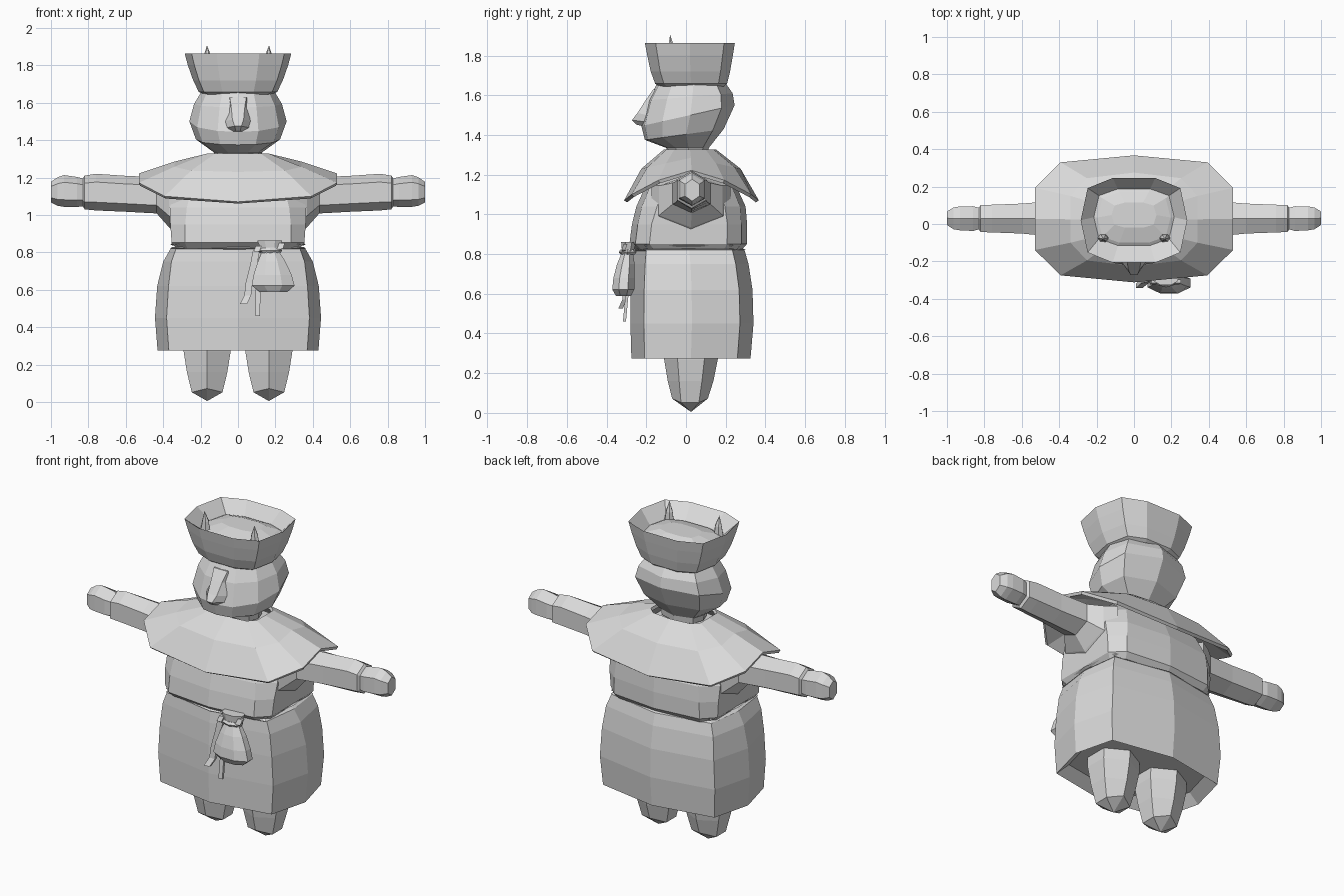
import bpy, bmesh, math

grey = bpy.data.materials.new("plain grey")
grey.diffuse_color = (0.7, 0.7, 0.7, 1)


def loft(name, rings, cap0=True, cap1=True, mirror=False, thick=0):
    """Skin a stack of equal-length rings; a one-point ring closes to a tip."""
    bm = bmesh.new()
    rows = [[bm.verts.new(p) for p in r] for r in rings]
    for a, b in zip(rows, rows[1:]):
        n = max(len(a), len(b))
        for i in range(n):
            j = (i + 1) % n
            if len(a) == 1:
                bm.faces.new((a[0], b[j], b[i]))
            elif len(b) == 1:
                bm.faces.new((a[i], a[j], b[0]))
            else:
                bm.faces.new((a[i], a[j], b[j], b[i]))
    if cap0 and len(rows[0]) > 2:
        bm.faces.new(rows[0][::-1])
    if cap1 and len(rows[-1]) > 2:
        bm.faces.new(rows[-1])
    bmesh.ops.recalc_face_normals(bm, faces=bm.faces[:])
    me = bpy.data.meshes.new(name)
    bm.to_mesh(me)
    bm.free()
    me.materials.append(grey)
    ob = bpy.data.objects.new(name, me)
    bpy.context.collection.objects.link(ob)
    if thick:
        m = ob.modifiers.new("thickness", 'SOLIDIFY')
        m.thickness, m.offset = thick, -1
    if mirror:
        ob.modifiers.new("mirror", 'MIRROR')
    return ob


def outline(q, z, hx, y0, y1, tilt=0):
    """Scale a unit outline to half width and front/back y; tilt lifts the back."""
    c, h = (y0 + y1) / 2, (y1 - y0) / 2
    return [(x * hx, c + y * h, z + tilt * (y + 1) / 2) for x, y in q]


def slab(z, hx, y0, y1, fx=0.74, fy=0.6, bow=0.9):
    """Twelve-point chamfered outline."""
    q = [(1, 0), (1, fy), (fx, bow), (0, 1), (-fx, bow), (-1, fy)]
    return outline(q + [(-x, -y) for x, y in q], z, hx, y0, y1)


def octo(z, hx, y0, y1, fx=0.86, fy=0.78, mid=0.0):
    """Outline with one vertex per corner and bowed sides; mid widens the front and back."""
    back = [(mid, 1), (-mid, 1)] if mid else [(0, 1)]
    q = [(1, 0), (fx, fy)] + back + [(-fx, fy)]
    return outline(q + [(-x, -y) for x, y in q if (x, y) != (0, 0)], z, hx, y0, y1)


def skull(z, hx, y0, y1, tilt=0):
    """Head outline: one corner each side at the back, cheeks and muzzle in front."""
    q = [(1, 0.05), (0.82, 0.72), (0, 1), (-0.82, 0.72), (-1, 0.05),
         (-0.84, -0.55), (-0.42, -0.93), (0, -1), (0.42, -0.93), (0.84, -0.55)]
    return outline(q, z, hx, y0, y1, tilt)


def oval(c, rx, ry, n, turn=0.0):
    """Flat polygon in the xy plane."""
    return [(c[0] + rx * math.cos(turn + math.tau * i / n),
             c[1] + ry * math.sin(turn + math.tau * i / n), c[2]) for i in range(n)]


def arm_ring(x, cy, cz, ry, rz):
    """Hexagon across the arm with a ridge on top and bottom."""
    return [(x, cy + ry * a, cz + rz * b) for a, b in
            ((0, 1), (1, 0.55), (1, -0.55), (0, -1), (-1, -0.55), (-1, 0.55))]


# Skirt with a shallow hollow underneath
loft("skirt", [octo(0.33, 0.37, -0.22, 0.27), octo(0.275, 0.43, -0.275, 0.325),
               octo(0.45, 0.444, -0.28, 0.34), octo(0.62, 0.432, -0.278, 0.335),
               octo(0.75, 0.40, -0.27, 0.315, 0.89), octo(0.82, 0.36, -0.262, 0.295, 0.92)])

# Belt: two thin cords
for z in (0.815, 0.836):
    loft("belt_cord", [octo(z, 0.35, -0.26, 0.285, 0.92), octo(z + 0.007, 0.362, -0.272, 0.30, 0.92),
                       octo(z + 0.014, 0.35, -0.26, 0.285, 0.92)])

# Jacket body, rising under the cape
loft("torso", [slab(0.82, 0.33, -0.25, 0.28, 0.82, 0.66), slab(0.852, 0.355, -0.285, 0.308, 0.8, 0.66),
               slab(0.95, 0.362, -0.272, 0.308, 0.78, 0.66), slab(1.04, 0.365, -0.25, 0.30, 0.75, 0.62),
               slab(1.15, 0.33, -0.2, 0.25), slab(1.29, 0.15, -0.1, 0.14)])

# Arms with flared shoulder, cuff and mitten hand
loft("arm", [arm_ring(0.30, 0.025, 1.05, 0.20, 0.18), arm_ring(0.37, 0.025, 1.07, 0.16, 0.135),
             arm_ring(0.435, 0.028, 1.105, 0.095, 0.097), arm_ring(0.60, 0.029, 1.113, 0.08, 0.096),
             arm_ring(0.76, 0.029, 1.122, 0.074, 0.098), arm_ring(0.82, 0.029, 1.12, 0.072, 0.09),
             arm_ring(0.83, 0.029, 1.12, 0.058, 0.075), arm_ring(0.86, 0.029, 1.123, 0.066, 0.08),
             arm_ring(0.93, 0.03, 1.128, 0.064, 0.085), arm_ring(0.965, 0.03, 1.125, 0.058, 0.076),
             arm_ring(1.0, 0.031, 1.122, 0.036, 0.055)], mirror=True)

# Cape: hem is highest over the shoulders and dips at front and back
collar = slab(1.328, 0.165, -0.11, 0.15)
middle = [(x, y, 1.285 - 0.055 * abs(y - 0.025) / 0.25)
          for x, y, z in slab(0, 0.34, -0.225, 0.275, 0.74, 0.5, 0.88)]
hem_z = [1.222, 1.172, 1.10, 1.07]
hem = [(x, y, hem_z[min(i % 6, 6 - i % 6)])
       for i, (x, y, z) in enumerate(slab(0, 0.53, -0.312, 0.367, 0.74, 0.49, 0.89))]
loft("cape", [hem, middle, collar], False, False, thick=0.018)

# Head: the widest row climbs toward the back
loft("head", [skull(1.30, 0.125, -0.09, 0.11), skull(1.335, 0.13, -0.10, 0.115),
              skull(1.375, 0.225, -0.207, 0.19, 0.055), skull(1.445, 0.26, -0.225, 0.245, 0.105),
              skull(1.575, 0.235, -0.19, 0.235, 0.035), skull(1.66, 0.195, -0.145, 0.2)])

# Nose: bridge sloping straight to a small tip, fading into the cheeks
loft("nose", [[(-0.045, -0.165, 1.63), (0.045, -0.165, 1.63), (0.05, -0.12, 1.63), (-0.05, -0.12, 1.63)],
              [(-0.036, -0.203, 1.575), (0.036, -0.203, 1.575), (0.06, -0.15, 1.57), (-0.06, -0.15, 1.57)],
              [(-0.03, -0.245, 1.51), (0.03, -0.245, 1.51), (0.075, -0.19, 1.50), (-0.075, -0.19, 1.50)],
              [(-0.018, -0.272, 1.475), (0.018, -0.272, 1.475), (0.065, -0.20, 1.465), (-0.065, -0.20, 1.465)],
              [(-0.012, -0.25, 1.452), (0.012, -0.25, 1.452), (0.03, -0.2, 1.44), (-0.03, -0.2, 1.44)]])

# Hat: flared wall, open top, low padded crown inside
hat = [(1.645, 0.185, -0.135, 0.19), (1.658, 0.21, -0.155, 0.207), (1.72, 0.24, -0.178, 0.222),
       (1.80, 0.268, -0.195, 0.236), (1.863, 0.285, -0.207, 0.246), (1.79, 0.215, -0.115, 0.188),
       (1.80, 0.195, -0.10, 0.17), (1.822, 0.12, -0.02, 0.115)]
loft("hat", [octo(*r, 0.87, 0.76, 0.4) for r in hat])

# Ears poking out of the hat
loft("ear", [oval((0.165, -0.075, 1.77), 0.034, 0.026, 6), oval((0.163, -0.075, 1.845), 0.022, 0.017, 6),
             [(0.166, -0.08, 1.906)]], mirror=True)

# Legs tapering to a blunt point
loft("leg", [[(0.165, 0.025, 0.005)]] +
     [[(x, y, z + 0.02 * (abs(x - 0.165) < 0.01 and z < 0.1)) for x, y, z in
       oval((0.165, cy, cz), rx, ry, 6, math.pi / 6)] for cy, cz, rx, ry in
      ((0.02, 0.052, 0.095, 0.09), (0.023, 0.16, 0.125, 0.115),
       (0.025, 0.27, 0.145, 0.135), (0.025, 0.36, 0.145, 0.14))], mirror=True)

# Pouch with a gathered neck and flared mouth
pouch = [((0.19, -0.315, 0.588), 0.08, 0.04), ((0.188, -0.316, 0.622), 0.124, 0.06),
         ((0.185, -0.312, 0.68), 0.11, 0.058), ((0.18, -0.303, 0.75), 0.08, 0.048),
         ((0.175, -0.297, 0.795), 0.055, 0.034), ((0.172, -0.292, 0.825), 0.058, 0.034),
         ((0.17, -0.288, 0.862), 0.072, 0.042)]
loft("pouch", [oval(c, rx, ry, 8, math.pi / 8) for c, rx, ry in pouch])
loft("pouch_tie", [oval((0.172, -0.294, z), r + 0.02, r, 8) for z, r in
                   ((0.797, 0.035), (0.81, 0.045), (0.823, 0.035))])


def strip(name, path, w):
    """Square cord along a mostly vertical path."""
    loft(name, [oval(p, w, w * 0.6, 4, math.pi / 4) for p in path])


# Hanging cords and the knot loops
strip("long_cord", [(0.10, -0.295, 0.82), (0.085, -0.30, 0.74), (0.06, -0.305, 0.64),
                    (0.052, -0.31, 0.57), (0.03, -0.33, 0.525)], 0.026)
strip("short_cord", [(0.12, -0.29, 0.80), (0.108, -0.295, 0.62), (0.105, -0.31, 0.46)], 0.018)
for x, top in ((0.10, 0.835), (0.225, 0.85)):
    strip("knot_loop", [(0.165, -0.31, 0.80), (x, -0.315, top - 0.03), (x + 0.01, -0.305, top)], 0.022)
